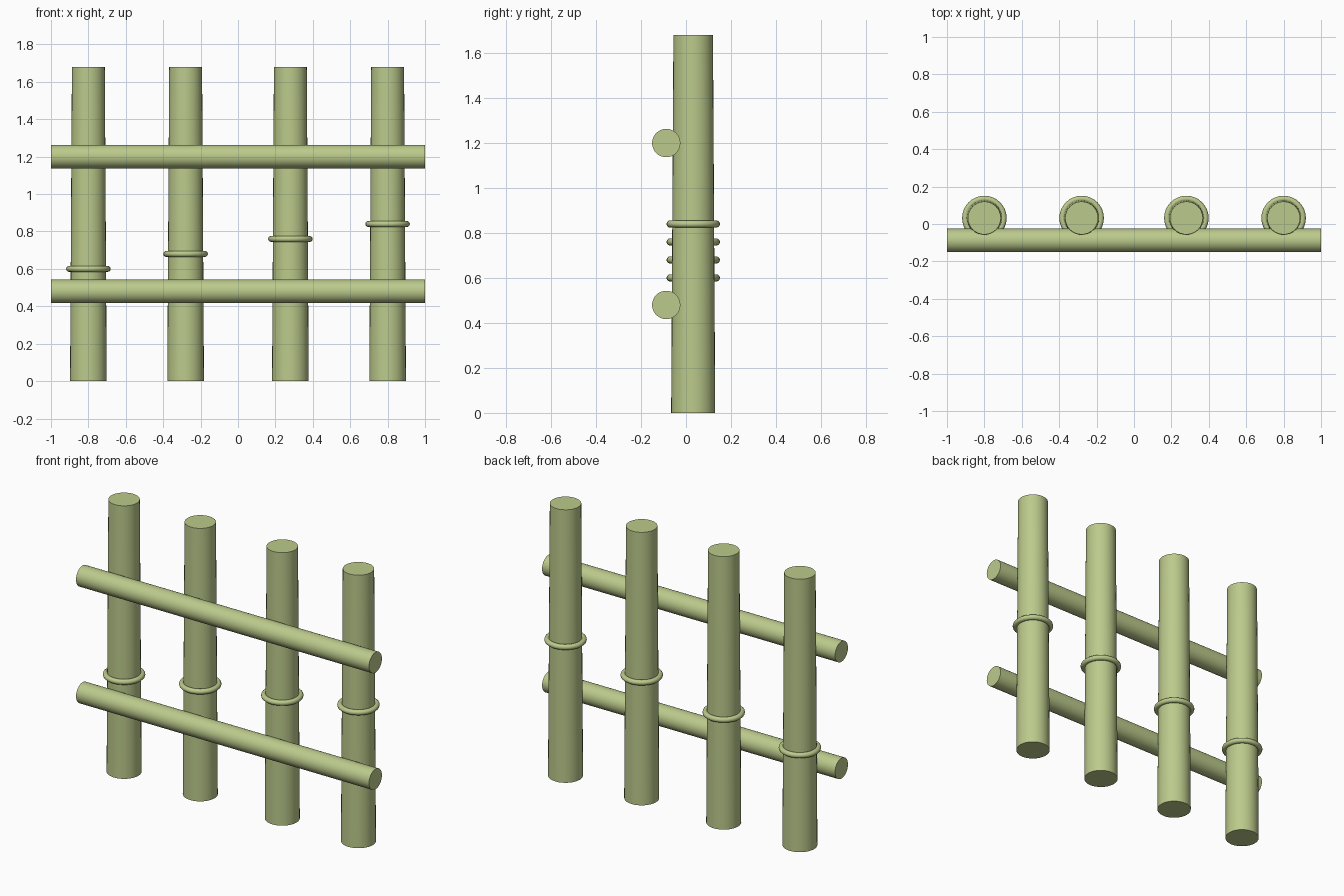
import bpy
import math

cube = bpy.data.objects.get("Cube")
if cube:
    bpy.data.objects.remove(cube, do_unlink=True)

# Single bamboo colour
bamboo = bpy.data.materials.new("bamboo_green")
bamboo.use_nodes = True
colour = (0.50, 0.59, 0.26, 1.0)
bamboo.diffuse_color = colour
bamboo.node_tree.nodes["Principled BSDF"].inputs["Base Color"].default_value = colour

POST_Y, RAIL_Y = 0.032, -0.088
POST_HEIGHT = 1.68


def finish(name):
    """Name the active object, colour it and smooth its round sides."""
    obj = bpy.context.object
    obj.name = name
    obj.data.materials.append(bamboo)
    bpy.ops.object.shade_smooth_by_angle(angle=math.radians(40))
    return obj


# Tapered posts, each with a node ring a little higher than the last
for i, x in enumerate((-0.8, -0.28, 0.28, 0.8), start=1):
    bpy.ops.mesh.primitive_cone_add(
        vertices=32, radius1=0.098, radius2=0.088, depth=POST_HEIGHT,
        location=(x, POST_Y, POST_HEIGHT / 2))
    finish(f"post_{i}")
    bpy.ops.mesh.primitive_torus_add(
        major_segments=32, minor_segments=12, major_radius=0.103,
        minor_radius=0.016, location=(x, POST_Y, 0.52 + 0.08 * i))
    finish(f"node_ring_{i}")

# Horizontal rails across the front
for name, z in (("lower_rail", 0.48), ("upper_rail", 1.2)):
    bpy.ops.mesh.primitive_cylinder_add(
        vertices=32, radius=0.063, depth=2.0,
        location=(0, RAIL_Y, z), rotation=(0, math.pi / 2, 0))
    finish(name)
